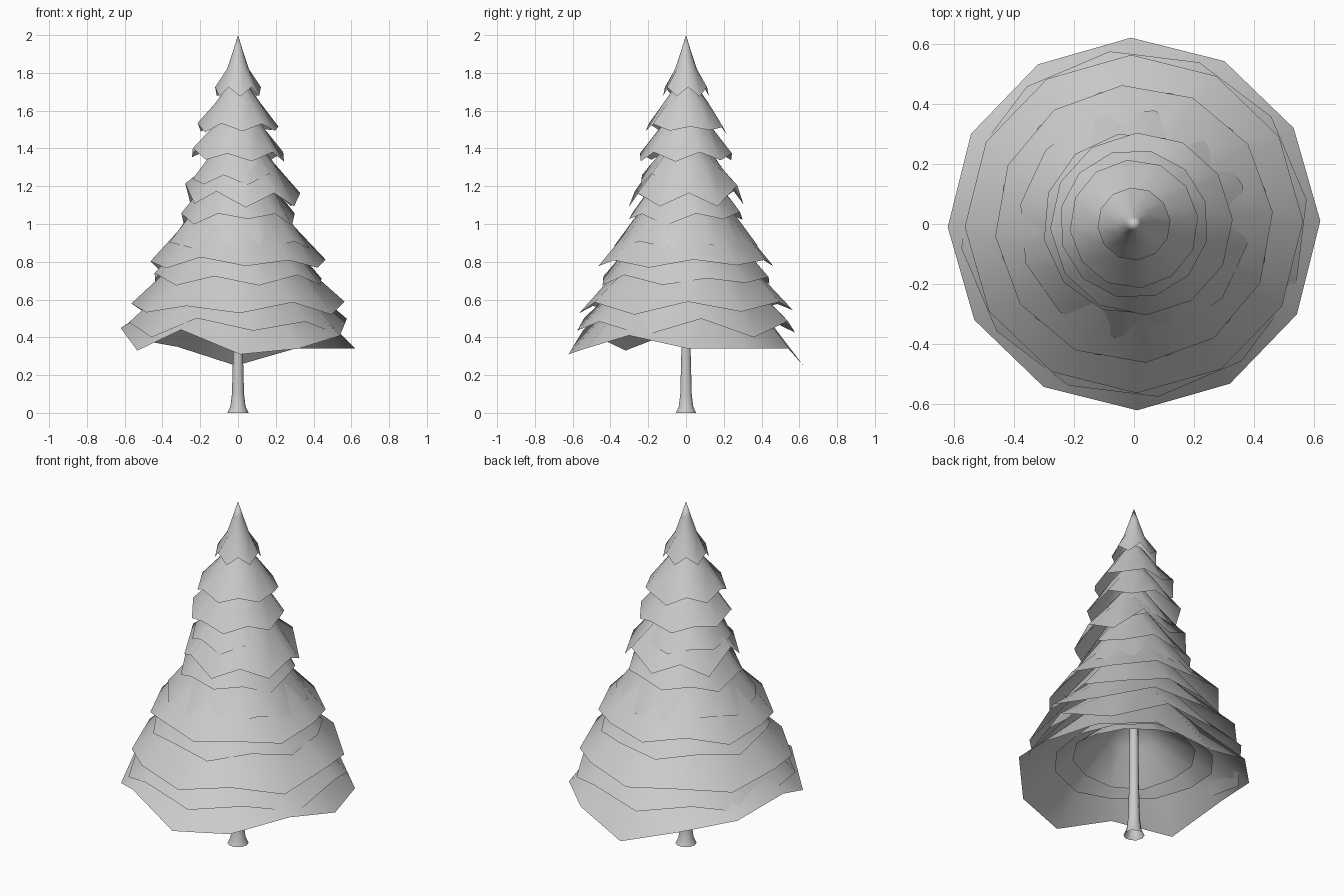
import bpy, bmesh, math, random

if "Cube" in bpy.data.objects:
    bpy.data.objects.remove(bpy.data.objects["Cube"])
random.seed(4)


def lathe(name, profile, sides, rim=None, phase=0.0, shift=0.0):
    """Open surface of revolution; rim gives z offsets for the first ring."""
    bm = bmesh.new()
    rings = []
    for k, (r, z) in enumerate(profile):
        if r == 0:
            rings.append([bm.verts.new((shift, 0, z))] * sides)
            continue
        ring = []
        for i in range(sides):
            a = 2 * math.pi * i / sides + phase
            dz = rim[i] if rim and k == 0 else 0
            ring.append(bm.verts.new((shift + r * math.cos(a), r * math.sin(a), z + dz)))
        rings.append(ring)
    for lo, hi in zip(rings, rings[1:]):
        for i in range(sides):
            j = (i + 1) % sides
            quad = [lo[i], lo[j], hi[j], hi[i]]
            bm.faces.new(list(dict.fromkeys(quad)))
    for f in bm.faces:
        f.smooth = True
    me = bpy.data.meshes.new(name)
    bm.to_mesh(me)
    bm.free()
    ob = bpy.data.objects.new(name, me)
    bpy.context.collection.objects.link(ob)
    return ob


# Trunk with flared foot
lathe("trunk", [(0.056, 0), (0.04, 0.035), (0.032, 0.1), (0.026, 0.32),
                (0.022, 0.9), (0, 0.91)], 10)

# Lowest skirt, rim heights follow the views
low = [.34, .34, .34, .25, .35, .39, .45, .33, .44, .31, .34, .41]
lathe("branch_skirt_1", [(0.622, 0.35), (0.34, 0.62), (0.14, 0.84), (0, 0.95)], 12,
      [z - 0.35 for z in low], math.radians(1))

# Smaller skirts nested under the lowest one
for n, (r, z) in enumerate([(0.43, 0.45), (0.33, 0.48)], 1):
    rim = [random.uniform(-0.02, 0.02) for i in range(12)]
    lathe(f"inner_skirt_{n}", [(r, z), (0.5 * r, z + 0.45 * r), (0, z + r)],
          12, rim, 0.1 * n)

# Upper skirts: rim radius, rim height, steepness, zigzag, turn, x shift
skirts = [
    (0.582, 0.450, 0.46, 0.045, 8, 0),
    (0.565, 0.555, 0.46, 0.030, 1, 0),
    (0.455, 0.705, 0.53, 0.030, 14, 0),
    (0.465, 0.795, 0.51, 0.030, 5, 0),
    (0.385, 0.880, 0.62, 0.025, 20, 0),
    (0.305, 1.035, 0.62, 0.035, 10, 0),
    (0.305, 1.150, 0.56, 0.055, 3, 0.025),
    (0.245, 1.230, 0.62, 0.030, 12, 0),
    (0.250, 1.365, 0.60, 0.035, 17, 0),
    (0.215, 1.505, 0.64, 0.025, 6, 0),
]
for n, (r, z, s, zig, turn, dx) in enumerate(skirts, 2):
    rim = [zig * ((-1) ** i * 0.7 + random.uniform(-0.5, 0.5)) for i in range(12)]
    lathe(f"branch_skirt_{n}", [(r, z), (0.55 * r, z + s * r),
                                (0.22 * r, z + 1.75 * s * r)],
          12, rim, math.radians(turn), dx)

# Pointed tip
rim = [0.025 * (-1) ** i for i in range(12)]
lathe("tree_tip", [(0.122, 1.7), (0.058, 1.82), (0.025, 1.92), (0, 2.0)], 12, rim, 0.1)
